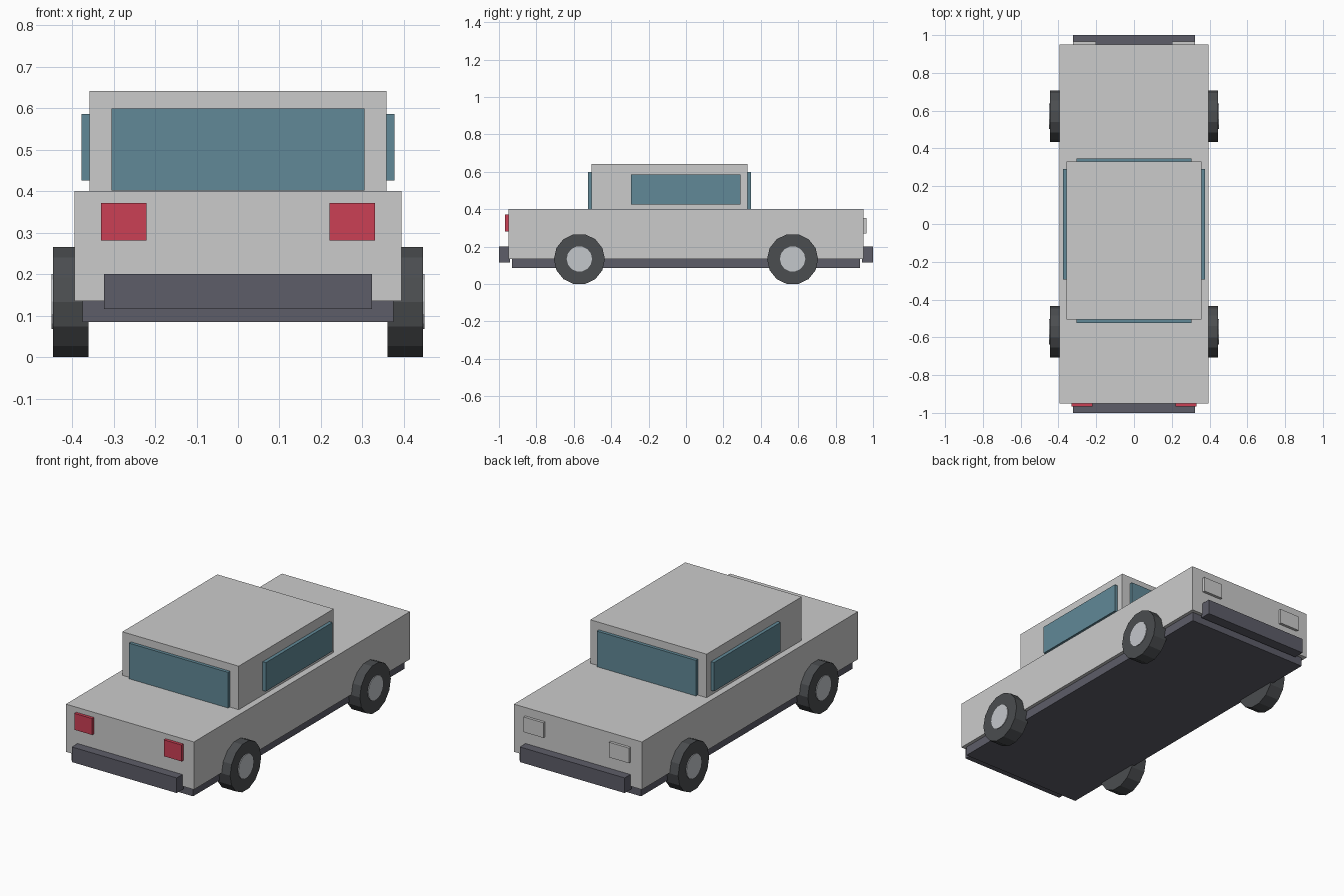
import bpy
from math import pi

if "Cube" in bpy.data.objects:
    bpy.data.objects.remove(bpy.data.objects["Cube"])


def material(name, r, g, b):
    m = bpy.data.materials.new(name)
    m.diffuse_color = (r, g, b, 1)
    m.use_nodes = True
    m.node_tree.nodes["Principled BSDF"].inputs["Base Color"].default_value = m.diffuse_color
    return m


GLASS = material("glass", 0.12, 0.25, 0.31)
TRIM = material("dark_trim", 0.11, 0.11, 0.14)
TYRE = material("rubber", 0.07, 0.075, 0.08)
RED = material("red_lens", 0.6, 0.05, 0.09)
CLEAR = material("clear_lens", 0.8, 0.8, 0.78)
METAL = material("hub_metal", 0.55, 0.57, 0.6)


def finish(ob, name, mat):
    ob.name = name
    if mat:
        ob.data.materials.append(mat)
    return ob


def box(name, x, y, z, mat=None):
    """Box from (min, max) ranges along each axis."""
    bpy.ops.mesh.primitive_cube_add(size=1, location=[sum(r) / 2 for r in (x, y, z)])
    ob = bpy.context.object
    ob.scale = [r[1] - r[0] for r in (x, y, z)]
    bpy.ops.object.transform_apply(location=False, rotation=False, scale=True)
    return finish(ob, name, mat)


def disc(name, radius, x, y, z, mat):
    """14-sided cylinder along x, resting on a flat side."""
    bpy.ops.mesh.primitive_cylinder_add(vertices=14, radius=radius, depth=abs(x[1] - x[0]),
                                        location=(sum(x) / 2, y, z), rotation=(0, pi / 2, 0))
    ob = bpy.context.object
    bpy.ops.object.transform_apply(location=False, rotation=True, scale=False)
    return finish(ob, name, mat)


# Body shell, chassis and cabin
box("body", (-0.394, 0.394), (-0.95, 0.95), (0.135, 0.40))
box("chassis", (-0.375, 0.375), (-0.93, 0.93), (0.085, 0.145), TRIM)
box("cabin", (-0.358, 0.358), (-0.505, 0.33), (0.39, 0.642))

# Windscreens
box("front_windscreen", (-0.305, 0.305), (-0.523, -0.49), (0.402, 0.60), GLASS)
box("rear_windscreen", (-0.305, 0.305), (0.315, 0.348), (0.402, 0.60), GLASS)

# Bumpers
box("front_bumper", (-0.323, 0.323), (-1.0, -0.94), (0.116, 0.20), TRIM)
box("rear_bumper", (-0.323, 0.323), (0.94, 1.0), (0.116, 0.20), TRIM)

# Mirrored parts: side windows, lamps, wheels
for s, side in ((-1, "left"), (1, "right")):
    def span(a, b):
        return tuple(sorted((s * a, s * b)))

    box(f"{side}_window", span(0.34, 0.377), (-0.294, 0.292), (0.426, 0.586), GLASS)
    box(f"{side}_red_lamp", span(0.221, 0.33), (-0.967, -0.94), (0.281, 0.372), RED)
    box(f"{side}_clear_lamp", span(0.202, 0.324), (0.94, 0.965), (0.269, 0.353), CLEAR)
    for y, end in ((-0.57, "front"), (0.57, "rear")):
        disc(f"{end}_{side}_tyre", 0.1365, span(0.36, 0.446), y, 0.133, TYRE)
        disc(f"{end}_{side}_hub", 0.068, span(0.40, 0.45), y, 0.134, METAL)
